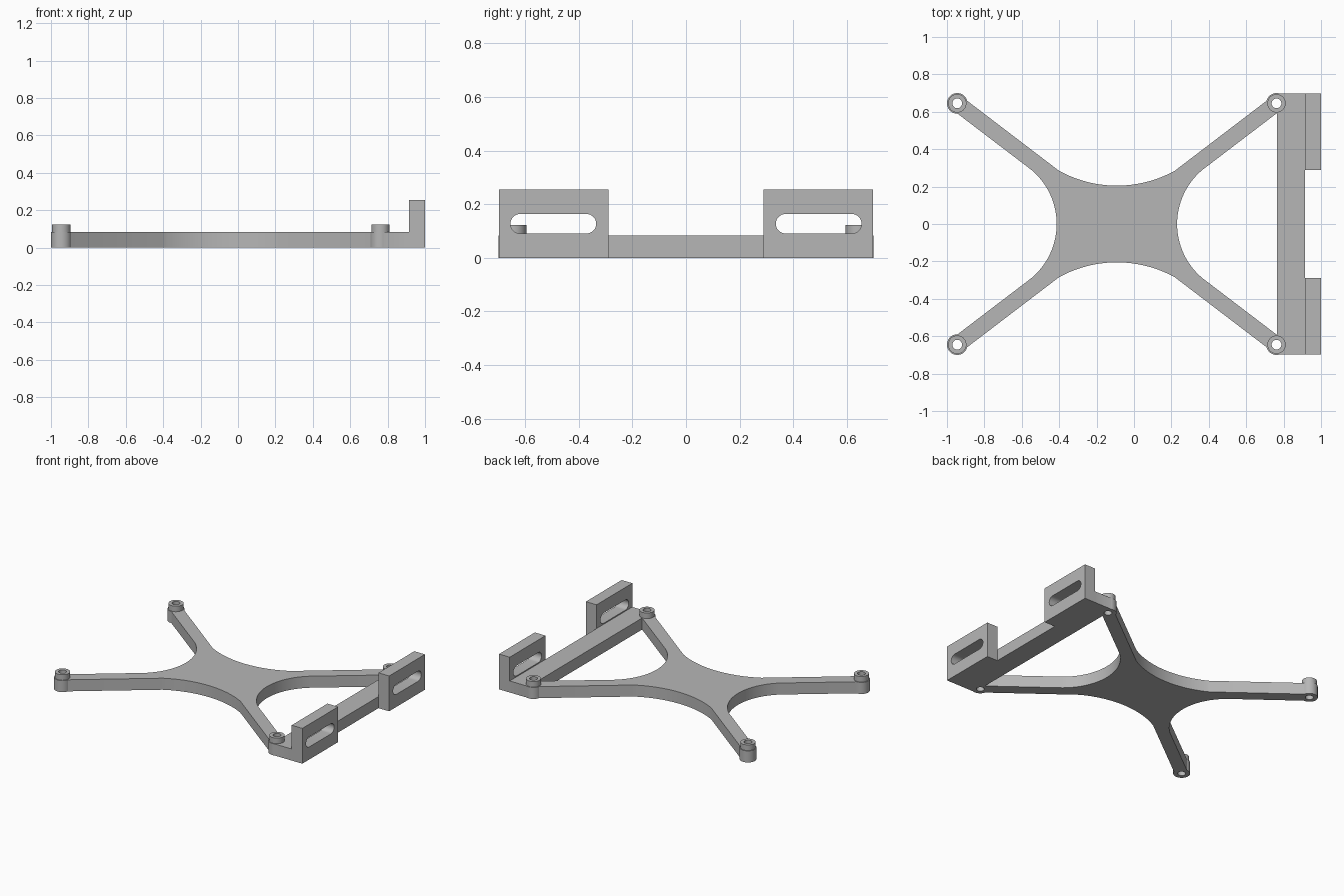
import bpy, bmesh
from math import sin, cos, asin, atan2, pi, radians, hypot

cube = bpy.data.objects.get("Cube")
if cube:
    bpy.data.objects.remove(cube, do_unlink=True)

grey = bpy.data.materials.new("plain grey")
grey.use_nodes = True
grey.diffuse_color = (0.47, 0.47, 0.47, 1)
grey.node_tree.nodes["Principled BSDF"].inputs["Base Color"].default_value = (0.47, 0.47, 0.47, 1)

BASE, BOSS_TOP, TAB_TOP = 0.083, 0.123, 0.254
HUB_X, SPAN_X, SPAN_Y = -0.0915, 0.8535, 0.645   # hub centre and screw spacing
RAIL_X, TAB_X, HALF_Y = 0.765, 0.915, 0.697


def prism(name, outline, low, high, along_x=False):
    """Extrude an outline along z, or a (y, z) outline along x."""
    def place(u, v, w):
        return (w, u, v) if along_x else (u, v, w)
    bm = bmesh.new()
    bottom = [bm.verts.new(place(u, v, low)) for u, v in outline]
    top = [bm.verts.new(place(u, v, high)) for u, v in outline]
    bm.faces.new(bottom[::-1])
    bm.faces.new(top)
    n = len(outline)
    for i in range(n):
        j = (i + 1) % n
        bm.faces.new((bottom[i], bottom[j], top[j], top[i]))
    bmesh.ops.recalc_face_normals(bm, faces=bm.faces)
    mesh = bpy.data.meshes.new(name)
    bm.to_mesh(mesh)
    bm.free()
    mesh.materials.append(grey)
    obj = bpy.data.objects.new(name, mesh)
    bpy.context.collection.objects.link(obj)
    return obj


def arc(cx, cy, r, start, end, steps):
    angles = [start + (end - start) * i / steps for i in range(steps + 1)]
    return [(cx + r * cos(a), cy + r * sin(a)) for a in angles]


def rect(u0, v0, u1, v1):
    return [(u0, v0), (u1, v0), (u1, v1), (u0, v1)]


def circle(cx, cy, r):
    return arc(cx, cy, r, 0, 2 * pi, 40)[:-1]


def combine(target, tool, operation):
    mod = target.modifiers.new("combine", "BOOLEAN")
    mod.operation, mod.solver, mod.object = operation, "EXACT", tool
    bpy.context.view_layer.objects.active = target
    bpy.ops.object.modifier_apply(modifier=mod.name)
    bpy.data.objects.remove(tool, do_unlink=True)


def hollow_curve(depth, half, sag):
    """Concave edge of the hub: (offset along edge, distance from centre)."""
    r = (half * half + sag * sag) / (2 * sag)
    a = asin(half / r)
    return [(r * sin(a * i / 14), depth + r - r * cos(a * i / 14)) for i in range(15)]


# One quarter of the spider outline: long edge, arm with round end, short edge
ang = atan2(SPAN_Y, SPAN_X)
end_r, arm_half = 0.055, 0.043
sweep = pi - asin(arm_half / end_r)
quarter = hollow_curve(0.205, 0.31, 0.08)
quarter += arc(SPAN_X, SPAN_Y, end_r, ang + sweep, ang - sweep, 28)
quarter += [(d, t) for t, d in reversed(hollow_curve(0.322, 0.29, 0.136))]

# Mirror the quarter round the hub
outline = quarter[:-1]
outline += [(x, -y) for x, y in reversed(quarter)][:-1]
outline += [(-x, -y) for x, y in quarter][:-1]
outline += [(-x, y) for x, y in reversed(quarter)][:-1]
bracket = prism("mounting_bracket", [(x + HUB_X, y) for x, y in outline], 0, BASE)

# Rail joining the two arms on the left side
combine(bracket, prism("rail", rect(RAIL_X, -HALF_Y, TAB_X, HALF_Y), 0, BASE), "UNION")

# Upright tabs with rounded slots
slot_y, slot_z, slot_r, slot_run = 0.495, 0.127, 0.0365, 0.1235
for s in (-1, 1):
    y0, y1 = sorted((s * 0.29, s * HALF_Y))
    tab = prism("tab", rect(y0, 0, y1, TAB_TOP), TAB_X, 1, True)
    slot = arc(s * slot_y + slot_run, slot_z, slot_r, -pi / 2, pi / 2, 16)
    slot += arc(s * slot_y - slot_run, slot_z, slot_r, pi / 2, 3 * pi / 2, 16)
    combine(tab, prism("slot_cutter", slot, TAB_X - 0.1, 1.1, True), "DIFFERENCE")
    combine(bracket, tab, "UNION")

# Raised screw bosses with through holes
for sx in (-1, 1):
    for sy in (-1, 1):
        x, y = HUB_X + sx * SPAN_X, sy * SPAN_Y
        combine(bracket, prism("boss", circle(x, y, 0.049), BASE / 2, BOSS_TOP), "UNION")
        combine(bracket, prism("hole_cutter", circle(x, y, 0.026), -0.1, 0.3), "DIFFERENCE")

bpy.ops.object.select_all(action="DESELECT")
bracket.select_set(True)
bpy.context.view_layer.objects.active = bracket
bpy.ops.object.shade_smooth_by_angle(angle=radians(30))
